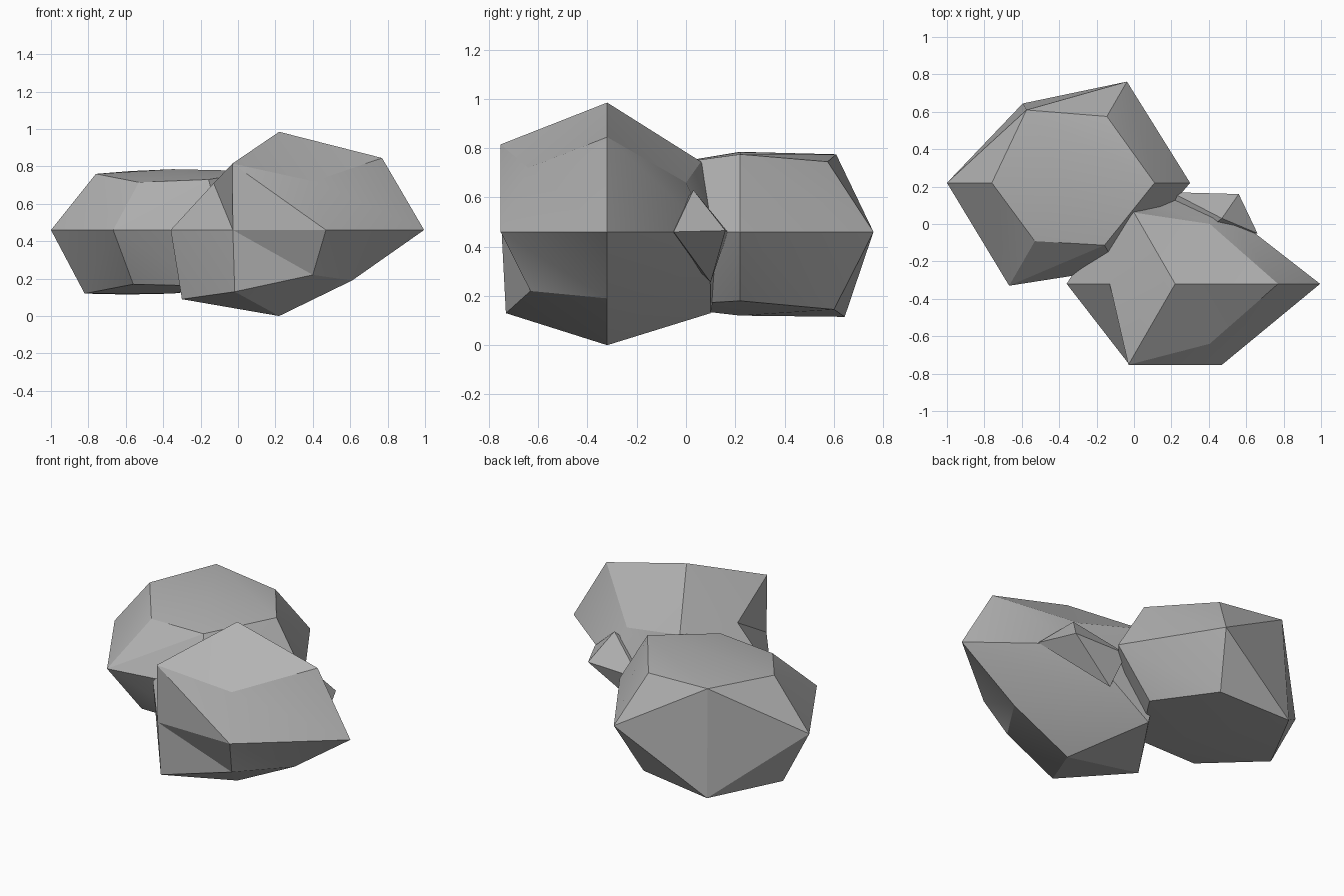
import bpy
import bmesh
from math import cos, sin, pi, radians

if "Cube" in bpy.data.objects:
    bpy.data.objects.remove(bpy.data.objects["Cube"], do_unlink=True)

stone = bpy.data.materials.new("stone_grey")
stone.use_nodes = True
colour = (0.45, 0.45, 0.45, 1)
stone.diffuse_color = colour
bsdf = stone.node_tree.nodes["Principled BSDF"]
bsdf.inputs["Base Color"].default_value = colour
bsdf.inputs["Roughness"].default_value = 0.9


def finish(bm, name):
    """Turn a bmesh into a faceted stone object."""
    bmesh.ops.recalc_face_normals(bm, faces=bm.faces)
    mesh = bpy.data.meshes.new(name)
    bm.to_mesh(mesh)
    bm.free()
    mesh.materials.append(stone)
    obj = bpy.data.objects.new(name, mesh)
    bpy.context.collection.objects.link(obj)
    bpy.ops.object.select_all(action="DESELECT")
    obj.select_set(True)
    bpy.context.view_layer.objects.active = obj
    bpy.ops.object.shade_smooth_by_angle(angle=radians(20))
    return obj


def hull(bm):
    """Wrap the points and drop those left inside."""
    bmesh.ops.convex_hull(bm, input=bm.verts)
    loose = [v for v in bm.verts if not v.link_faces]
    bmesh.ops.delete(bm, geom=loose, context="VERTS")


def rock(name, cx, cy, top, bottom, rings, wrap):
    """Six-sided stone: each ring lists (radius, height) every 60 degrees."""
    bm = bmesh.new()
    grid = [[bm.verts.new((cx + r * cos(i * pi / 3), cy + r * sin(i * pi / 3), z))
             for i, (r, z) in enumerate(ring)] for ring in rings]
    peak = bm.verts.new((cx, cy, top))
    base = bm.verts.new((cx, cy, bottom))
    if wrap:
        hull(bm)
    else:
        for i in range(6):
            j = (i + 1) % 6
            bm.faces.new((peak, grid[0][i], grid[0][j]))
            bm.faces.new((base, grid[-1][j], grid[-1][i]))
            for up, low in zip(grid, grid[1:]):
                bm.faces.new((up[i], low[i], low[j]))
                bm.faces.new((up[i], low[j], up[j]))
    return finish(bm, name)


def level(radii, z):
    return [(r, z) for r in radii]


# Flat-topped rear boulder
rock("rear_boulder", -0.35, 0.22, 0.785, 0.12, [
    [(.46, .775), (.41, .745), (.45, .775), (.41, .76), (.36, .715), (.385, .73)],
    level((.65, .625, .44, .65, .635, .53), .46),
    [(.42, .18), (.44, .145), (.49, .115), (.47, .12), (.42, .17), (.4, .16)],
], True)

# Taller pointed front boulder
rock("front_boulder", 0.22, -0.32, 0.985, 0.0, [
    [(.55, .845), (.37, .66), (.44, .745), (.35, .71), (.5, .815), (.37, .72)],
    level((.775, .48, .56, .58, .495, .5), .46),
    [(.39, .19), (.32, .24), (.485, .13), (.52, .09), (.475, .13), (.36, .22)],
], False)

# Small shard jutting from the back of the front boulder
shard = bmesh.new()
for p in ((.56, .16, .465), (.26, .1, .255), (.47, .03, .63),
          (.66, -.05, .46), (.2, .17, .46), (.3, -.1, .45)):
    shard.verts.new(p)
hull(shard)
finish(shard, "back_shard")
